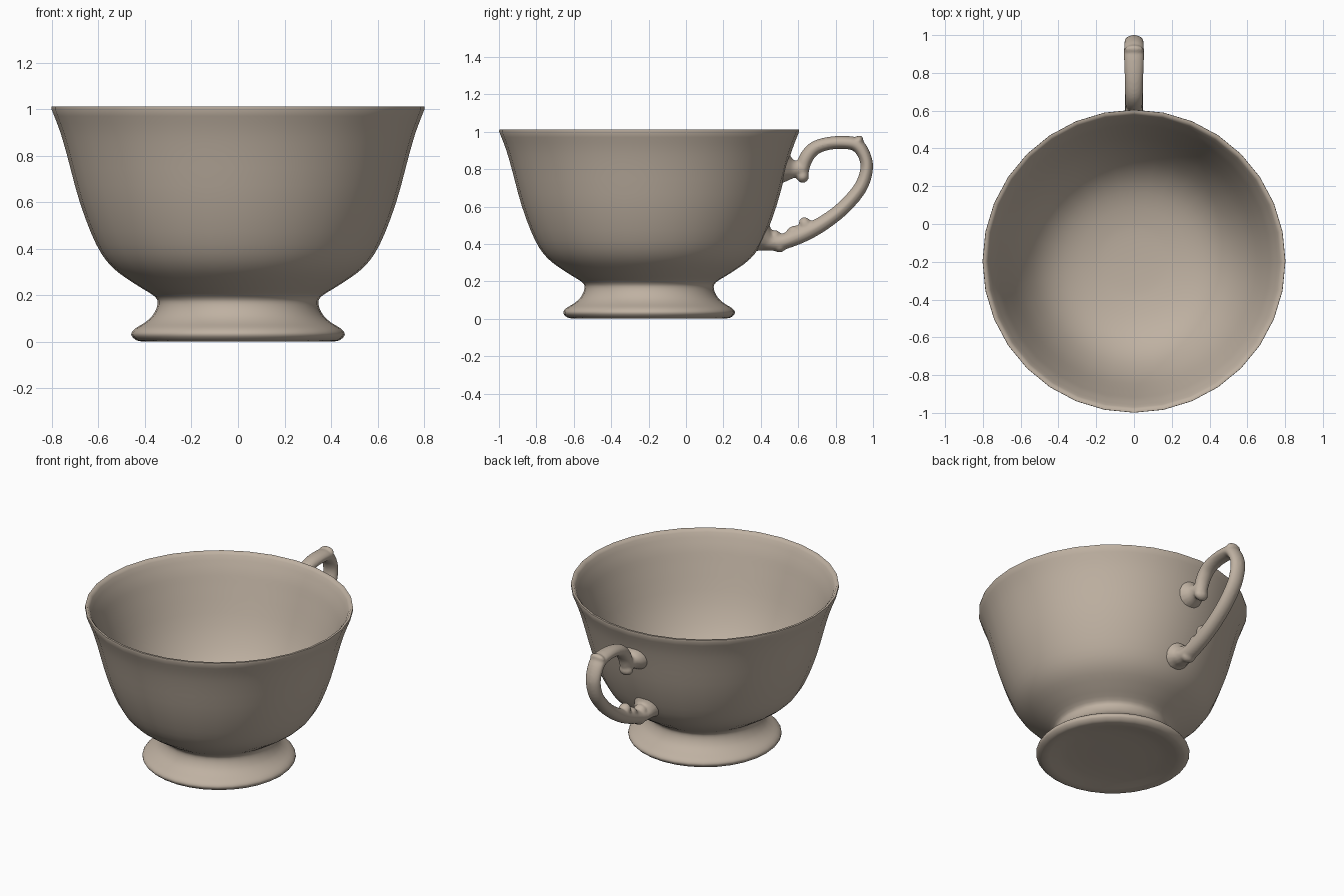
import bpy, bmesh, math
from mathutils import Vector

if "Cube" in bpy.data.objects:
    bpy.data.objects.remove(bpy.data.objects["Cube"])

CY = -0.197  # cup axis
mat = bpy.data.materials.new("warm beige ceramic")
mat.diffuse_color = (0.52, 0.44, 0.36, 1)
mat.use_nodes = True
mat.node_tree.nodes["Principled BSDF"].inputs["Base Color"].default_value = mat.diffuse_color


def finish(bm, name, angle=60):
    bmesh.ops.recalc_face_normals(bm, faces=bm.faces)
    me = bpy.data.meshes.new(name)
    bm.to_mesh(me)
    bm.free()
    ob = bpy.data.objects.new(name, me)
    bpy.context.collection.objects.link(ob)
    me.materials.append(mat)
    bpy.ops.object.select_all(action='DESELECT')
    ob.select_set(True)
    bpy.context.view_layer.objects.active = ob
    bpy.ops.object.shade_smooth_by_angle(angle=math.radians(angle))
    return ob


def spline(pts, n):
    """Catmull-Rom through points of any dimension."""
    p = [Vector(q) for q in pts]
    p = [2 * p[0] - p[1]] + p + [2 * p[-1] - p[-2]]
    out = []
    for i in range(1, len(p) - 2):
        a, b, c, d = p[i - 1:i + 3]
        for k in range(n):
            t = k / n
            out.append(0.5 * (2 * b + (c - a) * t + (2 * a - 5 * b + 4 * c - d) * t * t
                              + (3 * b - a - 3 * c + d) * t ** 3))
    return out + [p[-2]]


def lathe(name, prof, seg=32):
    bm = bmesh.new()
    rings = []
    for r, z in prof:
        if r < 1e-4:
            rings.append([bm.verts.new((0, CY, z))] * seg)
        else:
            rings.append([bm.verts.new((r * math.sin(2 * math.pi * i / seg),
                                        CY + r * math.cos(2 * math.pi * i / seg), z))
                          for i in range(seg)])
    for a, b in zip(rings, rings[1:]):
        for i in range(seg):
            j = (i + 1) % seg
            bm.faces.new(list(dict.fromkeys((a[i], a[j], b[j], b[i]))))
    return finish(bm, name)


def tube(name, pts, n=4, seg=16):
    """Sweep an ellipse along (y, z, in-plane radius, x radius) points."""
    s = spline(pts, n)
    bm = bmesh.new()
    rings = []
    for i, q in enumerate(s):
        d = s[min(i + 1, len(s) - 1)] - s[max(i - 1, 0)]
        t = Vector((d[0], d[1])).normalized()
        rings.append([bm.verts.new((q[3] * math.cos(a),
                                    q[0] - t.y * q[2] * math.sin(a),
                                    q[1] + t.x * q[2] * math.sin(a)))
                      for a in (2 * math.pi * k / seg for k in range(seg))])
    for a, b in zip(rings, rings[1:]):
        for i in range(seg):
            j = (i + 1) % seg
            bm.faces.new((a[i], a[j], b[j], b[i]))
    bm.faces.new(rings[0])
    bm.faces.new(rings[-1])
    return finish(bm, name)


def knob(name, y, z, rx, ry, rz, tilt=0):
    bm = bmesh.new()
    bmesh.ops.create_uvsphere(bm, u_segments=16, v_segments=10, radius=1)
    ob = finish(bm, name)
    ob.scale = (rx, ry, rz)
    ob.location = (0, y, z)
    ob.rotation_euler.x = tilt
    return ob


# Cup: underside, foot, bowl, rim and inside as one profile
underside = [(0, 0.022), (0.15, 0.022), (0.27, 0.021), (0.33, 0.014), (0.38, 0.004)]
outer = [(0.40, 0.001), (0.435, 0.006), (0.459, 0.03), (0.445, 0.055), (0.40, 0.083),
         (0.366, 0.115), (0.346, 0.16), (0.358, 0.195), (0.44, 0.247), (0.54, 0.32),
         (0.61, 0.42), (0.68, 0.60), (0.737, 0.81), (0.767, 0.91), (0.802, 1.0)]
rim = [(0.801, 1.012), (0.787, 1.012)]
inner = [(0.774, 0.995), (0.735, 0.91), (0.70, 0.81), (0.623, 0.60), (0.535, 0.445),
         (0.44, 0.35), (0.33, 0.295), (0.20, 0.265), (0.10, 0.256)]
lathe("cup_body", underside + [tuple(v) for v in spline(outer, 3)] + rim
      + [tuple(v) for v in spline(inner, 3)] + [(0, 0.254)])

parts = []
# Handle loop, flaring where it meets the bowl below
handle = tube("handle", [
    (0.626, 0.755, 0.028, 0.032), (0.624, 0.80, 0.036, 0.042), (0.640, 0.855, 0.038, 0.047),
    (0.685, 0.910, 0.037, 0.048), (0.76, 0.937, 0.035, 0.049), (0.85, 0.942, 0.035, 0.053),
    (0.915, 0.928, 0.037, 0.054), (0.955, 0.87, 0.034, 0.052), (0.966, 0.80, 0.034, 0.050),
    (0.935, 0.705, 0.036, 0.049), (0.86, 0.612, 0.038, 0.049), (0.78, 0.543, 0.039, 0.049),
    (0.69, 0.485, 0.042, 0.049), (0.60, 0.442, 0.044, 0.050), (0.51, 0.410, 0.043, 0.053),
    (0.455, 0.410, 0.048, 0.060), (0.425, 0.422, 0.065, 0.075), (0.392, 0.440, 0.098, 0.10)])

# Joint between the bowl and the upper scroll
parts.append(tube("upper_joint", [
    (0.516, 0.810, 0.100, 0.10), (0.545, 0.803, 0.072, 0.075),
    (0.578, 0.800, 0.048, 0.052), (0.63, 0.802, 0.038, 0.045)]))

# Scroll ends and small ornaments
for k in [("upper_scroll_end", 0.624, 0.762, 0.046, 0.034, 0.036),
          ("thumb_bump", 0.922, 0.950, 0.052, 0.024, 0.032, -0.5),
          ("inner_bump_large", 0.638, 0.503, 0.040, 0.034, 0.042, 0.4),
          ("inner_bump_small", 0.575, 0.468, 0.040, 0.040, 0.028, 0.4),
          ("inner_bump_end", 0.475, 0.438, 0.044, 0.034, 0.036),
          ("lower_scroll_end", 0.500, 0.390, 0.048, 0.036, 0.036)]:
    parts.append(knob(*k))

# Melt the handle parts into one soft casting
bpy.ops.object.select_all(action='DESELECT')
for p in parts + [handle]:
    p.select_set(True)
bpy.context.view_layer.objects.active = handle
bpy.ops.object.join()
rm = handle.modifiers.new("melt", 'REMESH')
rm.mode = 'VOXEL'
rm.voxel_size = 0.008
rm.use_smooth_shade = True
sm = handle.modifiers.new("soften", 'SMOOTH')
sm.factor = 0.5
sm.iterations = 5
